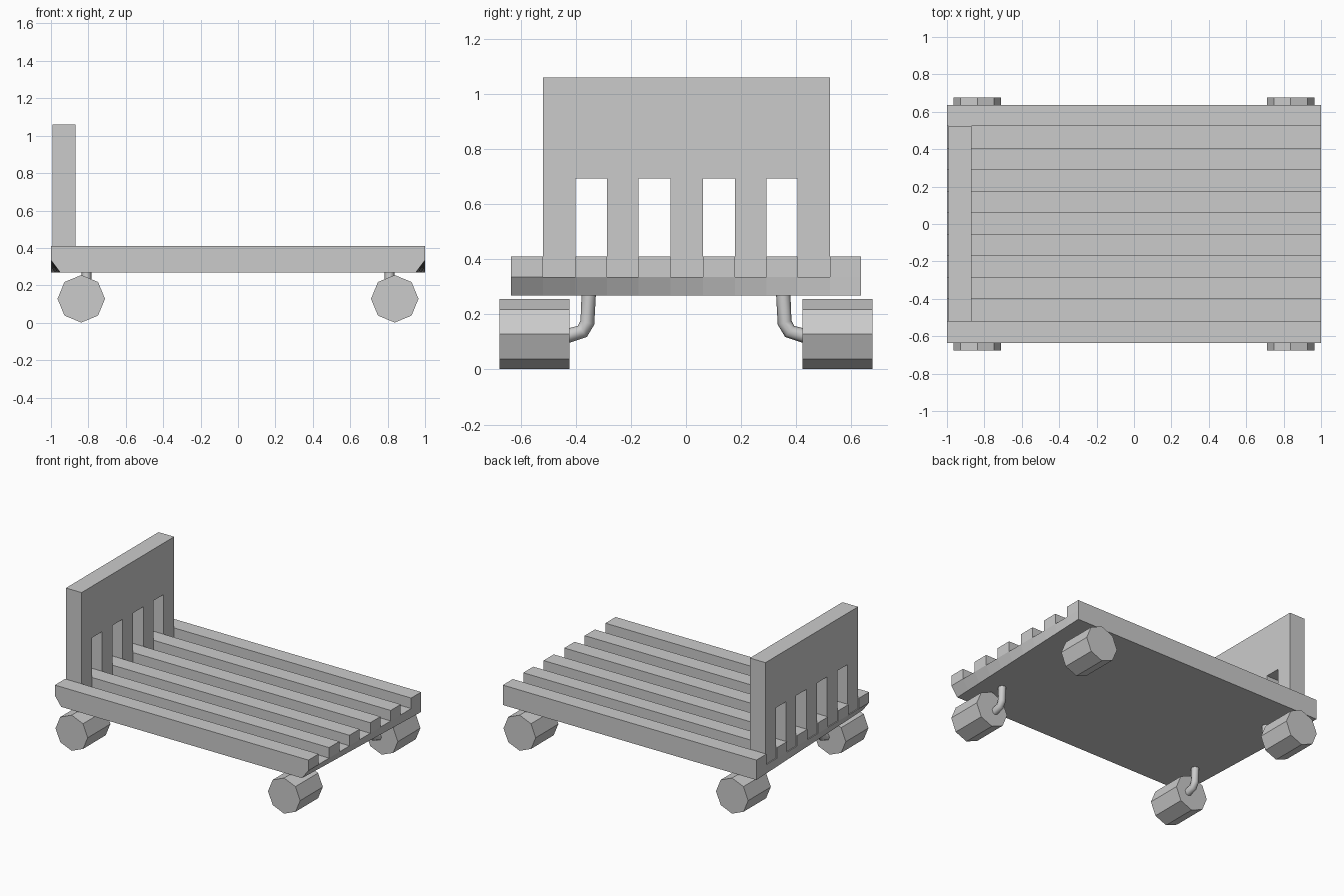
import bpy, bmesh, math

if "Cube" in bpy.data.objects:
    bpy.data.objects.remove(bpy.data.objects["Cube"])

# slat and groove borders across the deck (slat, groove, slat ...)
YS = [-0.635, -0.52, -0.402, -0.287, -0.172, -0.057,
      0.062, 0.177, 0.292, 0.405, 0.523, 0.635]
Z0, Z1, Z2 = 0.268, 0.335, 0.41


def finish(name, bm):
    bmesh.ops.remove_doubles(bm, verts=bm.verts, dist=1e-5)
    bmesh.ops.recalc_face_normals(bm, faces=bm.faces)
    me = bpy.data.meshes.new(name)
    bm.to_mesh(me)
    bm.free()
    ob = bpy.data.objects.new(name, me)
    bpy.context.collection.objects.link(ob)
    return ob


# slatted deck: ends taper under towards the front
bm = bmesh.new()


def face(*pts):
    bm.faces.new([bm.verts.new(p) for p in pts])


def low(y):
    return 1 - 0.05 * (0.635 - y) / 1.27


for i, (a, b) in enumerate(zip(YS, YS[1:])):
    slat = i % 2 == 0
    top = Z2 if slat else Z1
    face((-1, a, top), (1, a, top), (1, b, top), (-1, b, top))
    face((-low(a), a, Z0), (low(a), a, Z0), (low(b), b, Z0), (-low(b), b, Z0))
    for s in (-1, 1):
        face((s * low(a), a, Z0), (s * low(b), b, Z0), (s, b, Z1), (s, a, Z1))
        if slat:
            face((s, a, Z1), (s, b, Z1), (s, b, Z2), (s, a, Z2))
    if slat:
        for y in (a, b):
            face((-1, y, Z1), (1, y, Z1), (1, y, Z2), (-1, y, Z2))
for y in (YS[0], YS[-1]):
    face((-low(y), y, Z0), (low(y), y, Z0), (1, y, Z1), (-1, y, Z1))
finish("slatted_deck", bm)

# headboard: comb profile whose posts stand in the grooves
profile = [(YS[1], 1.06)]
for k in range(1, 11, 2):
    if k > 1:
        profile.append((YS[k], 0.693))
    profile += [(YS[k], Z1), (YS[k + 1], Z1)]
    if k < 9:
        profile.append((YS[k + 1], 0.693))
profile.append((YS[10], 1.06))
bm = bmesh.new()
f = bm.faces.new([bm.verts.new((-0.993, y, z)) for y, z in profile])
ext = bmesh.ops.extrude_face_region(bm, geom=[f], use_keep_orig=True)
for v in ext["geom"]:
    if isinstance(v, bmesh.types.BMVert):
        v.co.x = -0.87
finish("headboard", bm)

# wheels and bent axle tubes
for sx in (-1, 1):
    for sy in (-1, 1):
        bpy.ops.mesh.primitive_cylinder_add(
            vertices=8, radius=0.127, depth=0.255,
            location=(sx * 0.838, sy * 0.55, 0.128), rotation=(math.pi / 2, 0, 0))
        bpy.context.object.name = "wheel"

        cu = bpy.data.curves.new("axle_tube", "CURVE")
        cu.dimensions = "3D"
        cu.bevel_depth = 0.026
        cu.bevel_resolution = 2
        path = [(0.353, 0.275), (0.358, 0.17), (0.376, 0.138), (0.43, 0.122)]
        sp = cu.splines.new("POLY")
        sp.points.add(len(path) - 1)
        for p, (y, z) in zip(sp.points, path):
            p.co = (sx * 0.81, sy * y, z, 1)
        ob = bpy.data.objects.new("axle_tube", cu)
        bpy.context.collection.objects.link(ob)
        bpy.ops.object.select_all(action="DESELECT")
        ob.select_set(True)
        bpy.context.view_layer.objects.active = ob
        bpy.ops.object.convert(target="MESH")
